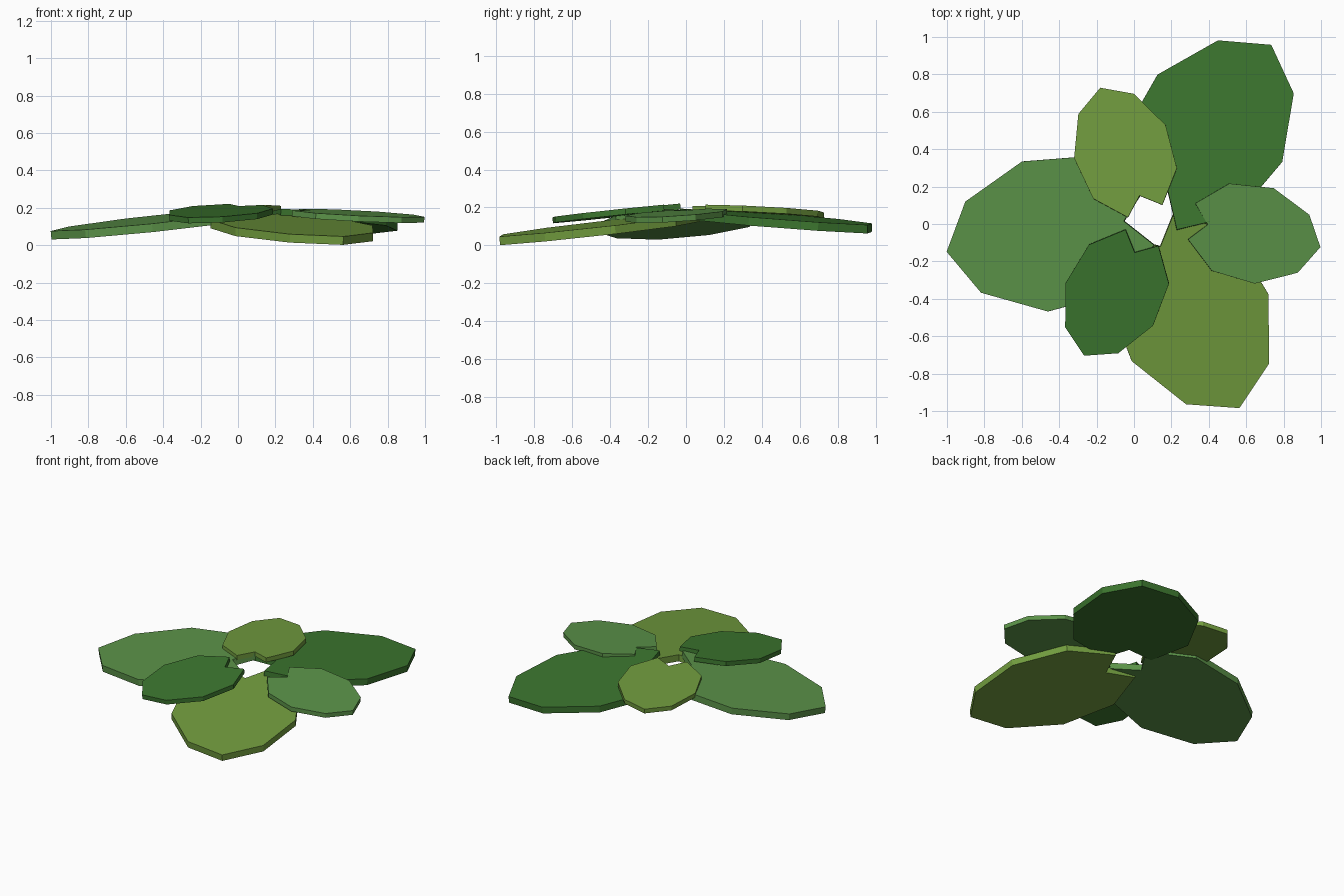
import bpy, bmesh, math

if "Cube" in bpy.data.objects:
    bpy.data.objects.remove(bpy.data.objects["Cube"])

# half outline of a notched leaf: (along axis, sideways), measured from the notch
HALF = [(-.088, .098), (.070, .238), (.308, .260), (.522, .158)]
OUTLINE = [(0, 0)] + [(u, -v) for u, v in HALF] + [(.614, 0)] + HALF[::-1]


def material(name, rgb):
    m = bpy.data.materials.new(name)
    m.diffuse_color = (*rgb, 1)
    m.use_nodes = True
    m.node_tree.nodes["Principled BSDF"].inputs["Base Color"].default_value = m.diffuse_color
    return m


MID = material("mid_green", (.105, .29, .066))
LIME = material("light_green", (.165, .33, .048))
DARK = material("dark_green", (.045, .18, .028))


def leaf(name, notch, angle, scale, thick, z0, slope, roll, mat):
    """Thick flat leaf drooping outward by slope, tipped sideways by roll."""
    c, s = math.cos(math.radians(angle)), math.sin(math.radians(angle))
    bm = bmesh.new()
    verts = []
    for u, v in OUTLINE:
        u, v = u * scale, v * scale
        verts.append(bm.verts.new((notch[0] + u * c - v * s,
                                   notch[1] + u * s + v * c,
                                   z0 - slope * u + roll * v)))
    face = bm.faces.new(verts)
    ext = bmesh.ops.extrude_face_region(bm, geom=[face])
    top = [g for g in ext["geom"] if isinstance(g, bmesh.types.BMVert)]
    bmesh.ops.translate(bm, verts=top, vec=(slope * thick * c, slope * thick * s, thick))
    bmesh.ops.recalc_face_normals(bm, faces=bm.faces)
    me = bpy.data.meshes.new(name)
    bm.to_mesh(me)
    bm.free()
    me.materials.append(mat)
    bpy.context.collection.objects.link(bpy.data.objects.new(name, me))


# lower ring of large leaves
BIG = 1.565
leaf("large_leaf_left", (-.05, .016), 189.8, BIG, .045, .137, .111, -.034, MID)
leaf("large_leaf_front", (.139, -.117), -63.9, BIG, .045, .108, .111, .015, LIME)
leaf("large_leaf_back", (.181, .168), 55.0, BIG, .045, .137, .077, -.012, DARK)

# upper ring of small leaves
leaf("small_leaf_right", (.393, -.003), -11.3, 1, .031, .154, .055, .043, MID)
leaf("small_leaf_back", (.03, .15), 110, 1, .031, .176, .055, -.03, LIME)
leaf("small_leaf_front", (.005, -.15), 243.9, 1, .031, .178, .10, -.03, DARK)
